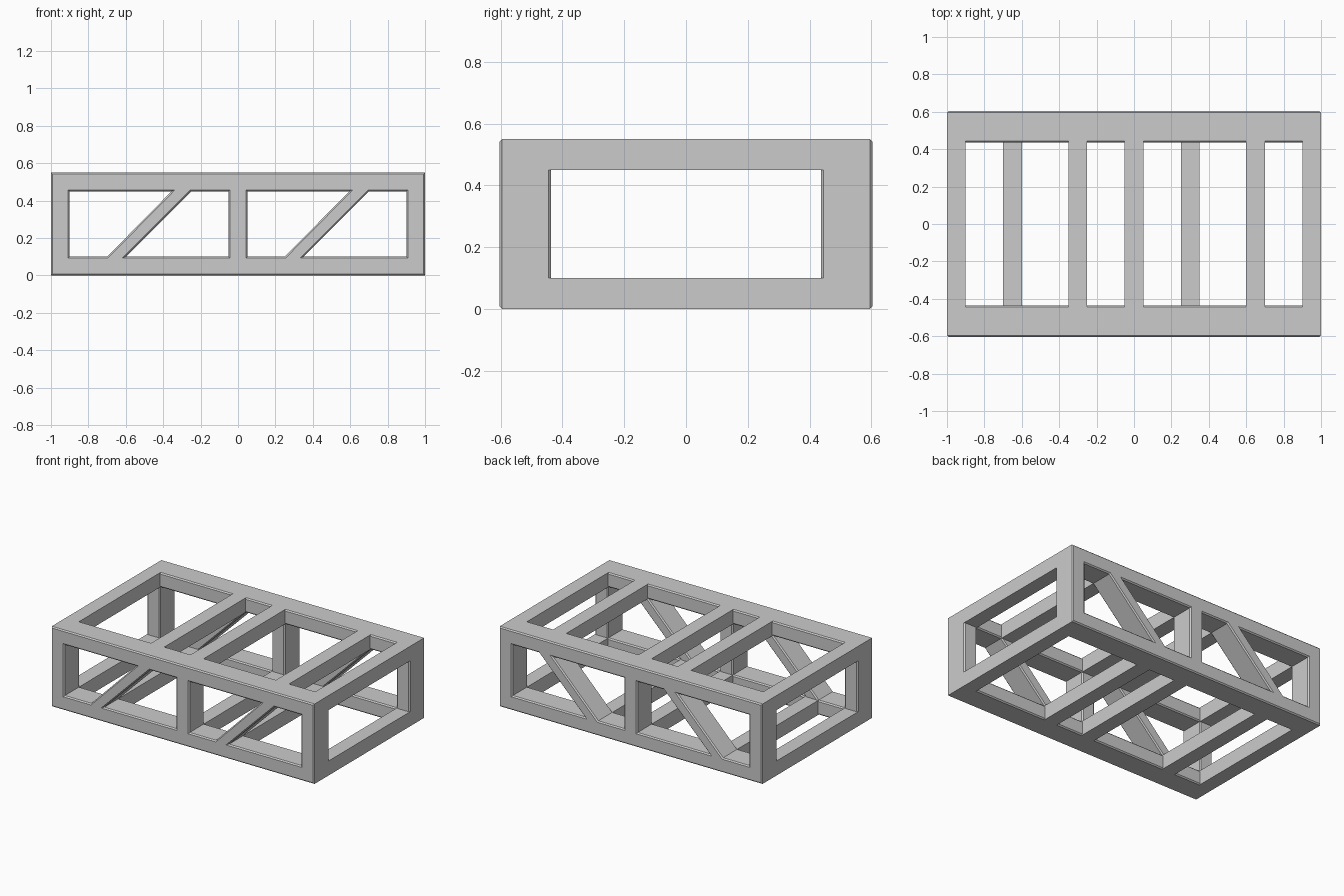
import bpy
from math import radians

if "Cube" in bpy.data.objects:
    bpy.data.objects.remove(bpy.data.objects["Cube"])

CHAMFER = 0.008


def side_truss(name, y):
    # Flat outline with holes, extruded with a small chamfer
    cu = bpy.data.curves.new(name, 'CURVE')
    cu.dimensions = '2D'
    cu.fill_mode = 'BOTH'
    cu.extrude = 0.075
    cu.bevel_depth = CHAMFER
    cu.bevel_resolution = 0
    cu.offset = -CHAMFER
    loops = [[(-1, 0), (1, 0), (1, 0.55), (-1, 0.55)]]
    # Each bay has two openings separated by a diagonal brace
    loops.append([(-0.9, 0.1), (-0.7, 0.1), (-0.355, 0.45), (-0.9, 0.45)])
    loops.append([(-0.6, 0.1), (-0.05, 0.1), (-0.05, 0.45), (-0.25, 0.45)])
    loops.append([(0.05, 0.1), (0.25, 0.1), (0.595, 0.45), (0.05, 0.45)])
    loops.append([(0.35, 0.1), (0.9, 0.1), (0.9, 0.45), (0.7, 0.45)])
    for pts in loops:
        sp = cu.splines.new('POLY')
        sp.points.add(len(pts) - 1)
        for p, (x, z) in zip(sp.points, pts):
            p.co = (x, z, 0, 1)
        sp.use_cyclic_u = True
        sp.use_smooth = False
    ob = bpy.data.objects.new(name, cu)
    bpy.context.collection.objects.link(ob)
    ob.location = (0, y, 0)
    ob.rotation_euler = (radians(90), 0, 0)
    bpy.ops.object.select_all(action='DESELECT')
    ob.select_set(True)
    bpy.context.view_layer.objects.active = ob
    bpy.ops.object.convert(target='MESH')


def cross_bar(name, x, z):
    bpy.ops.mesh.primitive_cube_add(size=1, location=(x, 0, z))
    ob = bpy.context.object
    ob.name = name
    ob.scale = (0.1, 0.89, 0.1)


# Front and back trusses
side_truss("front_truss", -0.52)
side_truss("back_truss", 0.52)

# Cross bars joining the trusses at the posts and brace ends
for i, x in enumerate((-0.95, -0.65, 0, 0.3, 0.95)):
    cross_bar(f"bottom_cross_bar_{i}", x, 0.05)
for i, x in enumerate((-0.95, -0.3, 0, 0.65, 0.95)):
    cross_bar(f"top_cross_bar_{i}", x, 0.5)
